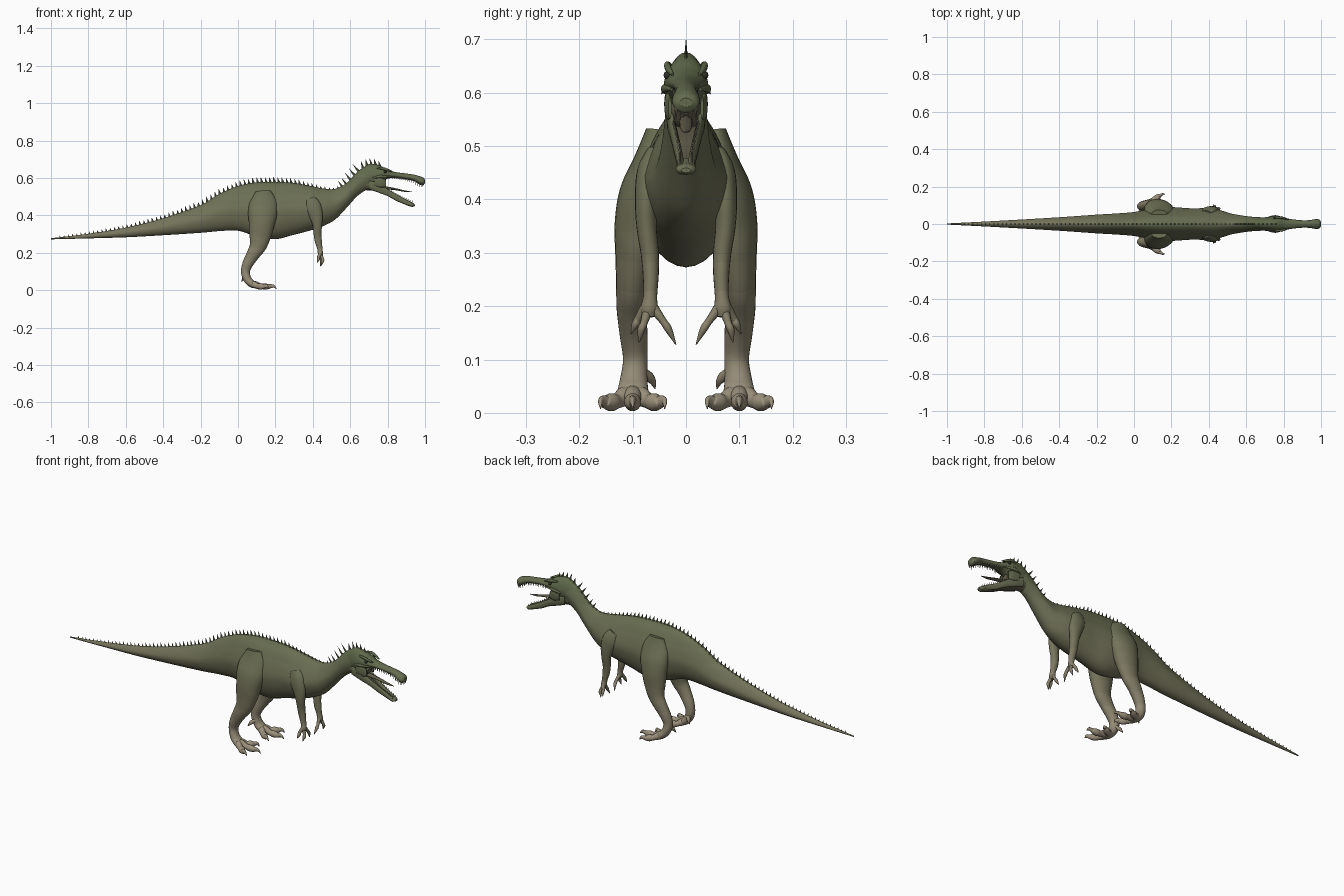
import bpy, bmesh, math
from mathutils import Vector

# Hide colours, blended from tan feet to green head
def mix(a, b, t):
    return [p + (q - p) * t for p, q in zip(a, b)]

LOW, MID, HIGH = (.33, .28, .20), (.19, .18, .11), (.115, .14, .07)
BANDS = []
for i in range(12):
    t = i / 11
    c = mix(LOW, MID, t / .4) if t < .4 else mix(MID, HIGH, (t - .4) / .6)
    m = bpy.data.materials.new("hide_%d" % i)
    m.diffuse_color = (*c, 1)
    BANDS.append(m)

def plain(name, col):
    m = bpy.data.materials.new(name)
    m.diffuse_color = (*col, 1)
    return m

MOUTH = plain("mouth", (.12, .11, .07))
TOOTH = plain("tooth", (.30, .27, .19))
DARK = plain("eye_dark", (.03, .03, .02))

def spline(pts, steps=6):
    """Catmull-Rom through tuples of any length."""
    p = [pts[0]] + list(pts) + [pts[-1]]
    out = []
    for i in range(1, len(p) - 2):
        for k in range(steps):
            t = k / steps
            out.append([.5 * (2 * b + (c - a) * t + (2 * a - 5 * b + 4 * c - d) * t * t
                              + (3 * b - a - 3 * c + d) * t ** 3)
                        for a, b, c, d in zip(p[i - 1], p[i], p[i + 1], p[i + 2])])
    return out + [list(pts[-1])]

def finish(bm, name, mat=None, mirror=False, smooth=True):
    bmesh.ops.recalc_face_normals(bm, faces=bm.faces)
    me = bpy.data.meshes.new(name)
    for m in ([mat] if mat else BANDS):
        me.materials.append(m)
    for f in bm.faces:
        f.smooth = smooth and len(f.verts) <= 4
        if not mat:
            z = f.calc_center_median().z
            f.material_index = max(0, min(11, int(z / .68 * 12)))
    bm.to_mesh(me)
    bm.free()
    ob = bpy.data.objects.new(name, me)
    bpy.context.collection.objects.link(ob)
    if mirror:
        md = ob.modifiers.new("mirror", 'MIRROR')
        md.use_axis = (False, True, False)
        md.use_clip = False
    return ob

def tube(name, pts, sides=16, axis=None, pinch=0, mat=None, mirror=False, steps=6):
    """Loft of ellipses; pts = (x, y, z, in-plane radius, side radius)."""
    s = spline(pts, steps)
    bm = bmesh.new()
    rings = []
    for i, (x, y, z, ra, rb) in enumerate(s):
        ra, rb = max(ra, .0006), max(rb, .0006)
        t = axis or (Vector(s[min(i + 1, len(s) - 1)][:3]) - Vector(s[max(i - 1, 0)][:3])).normalized()
        side = Vector((0, 1, 0))
        side = (side - t * side.dot(t)).normalized()
        up = t.cross(side)
        ring = []
        for k in range(sides):
            a = 2 * math.pi * k / sides
            w = rb * math.cos(a) * (1 - pinch * max(0, math.sin(a)))
            ring.append(bm.verts.new(Vector((x, y, z)) + side * w + up * ra * math.sin(a)))
        rings.append(ring)
    for r, q in zip(rings, rings[1:]):
        for k in range(sides):
            bm.faces.new((r[k], r[(k + 1) % sides], q[(k + 1) % sides], q[k]))
    bm.faces.new(rings[0])
    bm.faces.new(rings[-1])
    return finish(bm, name, mat, mirror)

def prof(rows):
    """Rows of (x, top, bottom, half width) to tube points."""
    return [(x, 0, (t + b) / 2, (t - b) / 2, w) for x, t, b, w in rows]

def sample(rows, x):
    for a, b in zip(rows, rows[1:]):
        if a[0] <= x <= b[0]:
            return mix(a, b, (x - a[0]) / (b[0] - a[0]))
    return rows[-1]

def spike(bm, base, tip, rx, ry):
    b = Vector(base)
    v = [bm.verts.new(b + Vector(o)) for o in ((rx, 0, 0), (0, ry, 0), (-rx, 0, 0), (0, -ry, 0))]
    t = bm.verts.new(tip)
    for k in range(4):
        bm.faces.new((v[k], v[(k + 1) % 4], t))
    bm.faces.new(v)

X = Vector((1, 0, 0))

# Tail, trunk and neck
body = [(-1, .278, .272, .003), (-.8, .302, .277, .013), (-.6, .335, .283, .024),
        (-.4, .385, .294, .036), (-.2, .455, .307, .050), (-.1, .515, .316, .056),
        (0, .557, .318, .064), (.1, .577, .287, .083), (.2, .579, .273, .090),
        (.3, .573, .297, .084), (.4, .555, .323, .084), (.46, .543, .345, .074),
        (.52, .542, .378, .056), (.58, .573, .440, .045), (.64, .635, .505, .038),
        (.70, .672, .545, .035), (.74, .670, .570, .032)]
tube("body", prof(body), 32, X, .3)

# Skull and upper jaw
skull = [(.66, .645, .560, .028), (.70, .674, .550, .036), (.74, .672, .560, .040),
         (.77, .662, .580, .041), (.80, .645, .596, .035), (.84, .632, .600, .026),
         (.90, .624, .592, .020), (.94, .618, .584, .021), (.97, .610, .566, .026),
         (.99, .602, .562, .024), (1.0, .590, .573, .012)]
tube("skull", prof(skull), 24, X, .15)

# Lower jaw: two side bars, a floor and a chin
jaw = [(.70, .590, .540, .037), (.75, .572, .522, .036), (.80, .542, .503, .030),
       (.85, .511, .476, .023), (.90, .484, .456, .018), (.93, .469, .446, .018)]
tube("jaw_side", [(x, w - .007, (t + b) / 2, (t - b) / 2, .007) for x, t, b, w in jaw],
     12, X, mirror=True)
tube("jaw_floor", [(x, 0, b + .008, .007, w - .004) for x, t, b, w in jaw], 16, X, mat=MOUTH)
tube("chin", prof([(.895, .478, .456, .014), (.92, .470, .448, .019),
                   (.935, .466, .446, .018), (.945, .459, .450, .009)]), 16, X)
tube("throat", prof([(.68, .60, .535, .030), (.72, .60, .532, .034), (.76, .595, .535, .030),
                     (.785, .585, .56, .018)]), 16, X, mat=MOUTH)
tube("cheek", [(.73, .034, .58, .024, .007), (.765, .034, .575, .026, .006),
               (.79, .03, .572, .020, .003)], 12, X, mirror=True)
tube("tongue", [(.76, 0, .55, .010, .012), (.83, 0, .542, .006, .012),
                (.89, 0, .530, .004, .009), (.93, 0, .526, .001, .002)], 12, X, mat=MOUTH)

# Teeth
bm = bmesh.new()
for i in range(16):
    x = .825 + i * .0106
    _, t, b, w = sample(skull, x)
    h = .014 if i > 11 else .010
    for s in (-1, 1):
        spike(bm, (x, s * w * .75, b + .006), (x - .002, s * w * .75, b - h), .0035, .003)
for i in range(13):
    x = .80 + i * .0108
    _, t, b, w = sample(jaw, x)
    for s in (-1, 1):
        spike(bm, (x, s * (w - .007), t - .003), (x + .002, s * (w - .007), t + .010), .0033, .0028)
for y in (-.018, -.011, -.004, .004, .011, .018):
    spike(bm, (.99, y, .572), (.988, y, .550), .003, .003)
finish(bm, "teeth", TOOTH, smooth=False)

# Eyes, brow ridges and cheek horns
bm = bmesh.new()
bmesh.ops.create_uvsphere(bm, u_segments=12, v_segments=8, radius=.008)
bmesh.ops.translate(bm, verts=bm.verts, vec=(.787, .034, .633))
finish(bm, "eye", DARK, True)
tube("brow_ridge", [(.745, .030, .652, .004, .004), (.77, .035, .652, .007, .006),
                    (.795, .033, .645, .007, .006), (.825, .025, .634, .003, .003)], 10, mirror=True)
tube("cheek_ridge", [(.72, .036, .60, .004, .004), (.755, .041, .607, .008, .006),
                     (.785, .035, .608, .006, .005), (.82, .027, .606, .003, .003)], 10, mirror=True)
bm = bmesh.new()
spike(bm, (.75, .038, .608), (.735, .047, .596), .009, .006)
finish(bm, "cheek_horn", mirror=True, smooth=False)

# Row of spines down neck, back and tail
bm = bmesh.new()
for i in range(77):
    x = -.95 + i * .0225
    z = sample(body, x)[1] if x < .72 else sample(skull, x)[1]
    if x < 0:
        h = .008 + .018 * ((x + 1) / 1.0)
    elif x < .3:
        h = .028
    elif x < .55:
        h = max(.008, .028 - (x - .3) * .10)
    else:
        h = .022 + .013 * math.sin(math.pi * (x - .55) / .24)
    if x < .785:
        lean = .03 if .55 < x < .66 else .010
        spike(bm, (x, 0, z - .006), (x - lean * h / .03, 0, z + h), .004 + h * .18, .0035)
finish(bm, "back_spines", smooth=False)

# Hind legs
tube("hind_leg", [(.135, .055, .53, .040, .020), (.137, .064, .47, .074, .035),
                  (.132, .080, .41, .078, .045), (.126, .089, .35, .068, .045),
                  (.120, .094, .30, .060, .039), (.108, .100, .24, .046, .031),
                  (.083, .102, .195, .036, .028), (.054, .098, .145, .029, .026),
                  (.040, .095, .10, .024, .023), (.050, .098, .06, .022, .026),
                  (.075, .100, .033, .020, .030), (.095, .100, .022, .012, .024)],
     24, mirror=True)

# Three forward toes with claws, and a small rear toe
toes = {"outer_toe": (.160, .165, 0), "middle_toe": (.1, .205, 0), "inner_toe": (.040, .155, 0)}
for n, (ty, tx, _) in toes.items():
    at = lambda u: (.06 + (tx - .06) * u, .1 + (ty - .1) * min(1, u * 1.15))
    tube(n, [(*at(0), .040, .016, .016), (*at(.25), .030, .018, .017), (*at(.42), .022, .014, .014),
             (*at(.58), .020, .017, .016), (*at(.72), .020, .013, .012), (*at(.78), .022, .011, .008),
             (*at(.9), .021, .008, .005), (*at(1), .008, .001, .001)], 14, mirror=True)
tube("rear_toe", [(.045, .08, .075, .010, .010), (.033, .068, .066, .010, .009),
                  (.027, .062, .058, .007, .006), (.018, .058, .045, .001, .001)], 10, mirror=True)

# Arms
tube("arm", [(.385, .055, .485, .030, .020), (.40, .068, .45, .043, .024),
             (.417, .074, .40, .037, .022), (.424, .074, .35, .026, .019),
             (.425, .068, .30, .021, .017), (.430, .066, .26, .019, .015),
             (.438, .067, .22, .014, .013), (.441, .069, .195, .014, .016),
             (.443, .069, .18, .008, .011)], 18, mirror=True)

# Three clawed fingers
fingers = {"thumb": ((.062, .198), (.043, .172), (.033, .157), (.019, .128), .446),
           "middle_finger": ((.071, .195), (.079, .168), (.084, .155), (.088, .132), .452),
           "outer_finger": ((.076, .198), (.090, .176), (.095, .166), (.103, .148), .430)}
for n, (a, b, c, d, x) in fingers.items():
    tube(n, [(.44, *a, .010, .010), (x, *b, .008, .007), (x, *c, .0085, .007),
             (x - .006, *d, .001, .001)], 10, mirror=True)
